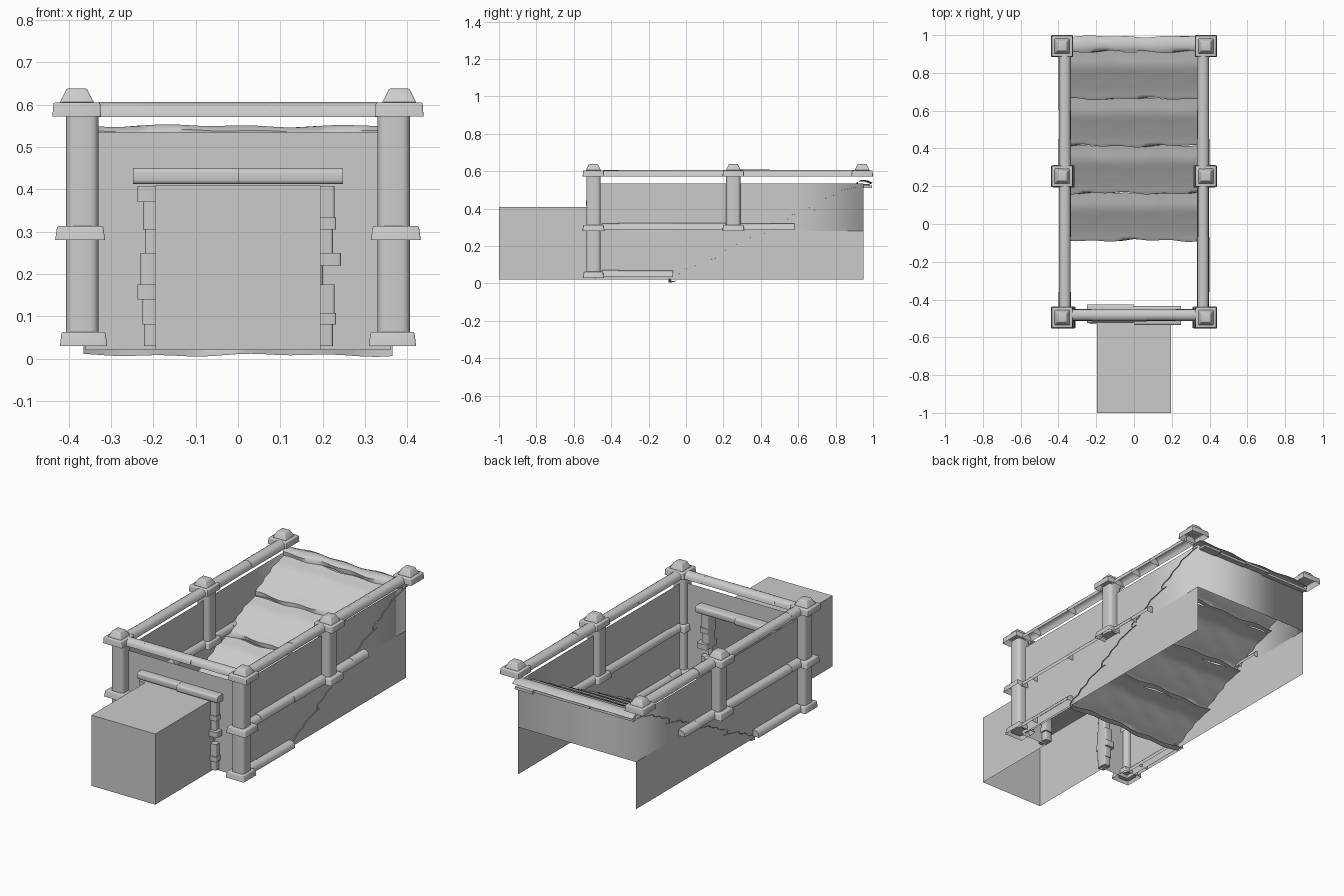
import bpy, bmesh, math, random
from mathutils import Vector

random.seed(4)
if "Cube" in bpy.data.objects:
    bpy.data.objects.remove(bpy.data.objects["Cube"])

stone = bpy.data.materials.new("grey_stone")
stone.use_nodes = True
GREY = (0.6, 0.6, 0.6, 1)
stone.diffuse_color = GREY
stone.node_tree.nodes["Principled BSDF"].inputs["Base Color"].default_value = GREY


def finish(bm, name, smooth=None):
    mesh = bpy.data.meshes.new(name)
    bm.to_mesh(mesh)
    bm.free()
    mesh.materials.append(stone)
    ob = bpy.data.objects.new(name, mesh)
    bpy.context.collection.objects.link(ob)
    if smooth:
        bpy.context.view_layer.objects.active = ob
        ob.select_set(True)
        bpy.ops.object.shade_smooth_by_angle(angle=math.radians(smooth))
        ob.select_set(False)
    return ob


def block(bm, lo, hi, taper=1.0, bevel=0.0, axis=None, hollow=False):
    """Box from lo to hi; taper scales the top, bevel rounds edges along axis,
    hollow leaves the underside open."""
    lo, hi = Vector(lo), Vector(hi)
    mid, size = (lo + hi) / 2, hi - lo
    verts = bmesh.ops.create_cube(bm, size=1)["verts"]
    if hollow:
        under = [f for f in verts[0].link_faces[:] + verts[-1].link_faces[:]
                 if all(v.co.z < 0 for v in f.verts)]
        bmesh.ops.delete(bm, geom=under, context="FACES_ONLY")
    for v in verts:
        k = taper if v.co.z > 0 else 1
        v.co = mid + Vector((v.co.x * size.x * k, v.co.y * size.y * k, v.co.z * size.z))
    if bevel:
        edges = {e for v in verts for e in v.link_edges if len(e.link_faces) == 2}
        if axis is not None:
            edges = {e for e in edges
                     if abs((e.verts[1].co - e.verts[0].co).normalized()[axis]) > 0.9}
        bmesh.ops.bevel(bm, geom=list(edges), offset=bevel, segments=3,
                        profile=0.5, affect="EDGES")


def quad(bm, *points):
    return bm.faces.new([bm.verts.new(p) for p in points])


# Room walls: open above and below, back wall only in the upper half
W, FRONT, BACK, BASE, MID, TOP = 0.36, -0.485, 0.95, 0.02, 0.28, 0.535
DOOR_X, DOOR_Z = 0.195, 0.41
BEND = 0.58
bm = bmesh.new()
for s in (-W, W):
    for y0, y1 in ((FRONT, BEND), (BEND, BACK)):
        for z0, z1 in ((BASE, MID), (MID, TOP)):
            f = quad(bm, (s, y0, z0), (s, y1, z0), (s, y1, z1), (s, y0, z1))
            f.smooth = y0 == BEND and z0 == MID
quad(bm, (-W, BACK, MID), (W, BACK, MID), (W, BACK, TOP), (-W, BACK, TOP)).smooth = True
for x0, x1, z0 in ((-W, -DOOR_X, BASE), (DOOR_X, W, BASE), (-DOOR_X, DOOR_X, DOOR_Z)):
    quad(bm, (x0, FRONT, z0), (x1, FRONT, z0), (x1, FRONT, TOP), (x0, FRONT, TOP))
bmesh.ops.remove_doubles(bm, verts=bm.verts, dist=0.0001)
bmesh.ops.recalc_face_normals(bm, faces=bm.faces)
finish(bm, "room_walls")

# Passage behind the doorway: no floor, open into the room
bm = bmesh.new()
block(bm, (-DOOR_X, -1, BASE), (DOOR_X, FRONT, DOOR_Z))
bm.normal_update()
gone = [f for f in bm.faces if f.normal.z < -0.9 or f.normal.y > 0.9]
bmesh.ops.delete(bm, geom=gone, context="FACES")
finish(bm, "passage")

# Worn stairs: sloping wavy treads, each with a ragged overhanging lip
DEPTH, RISE, START = 0.25, 0.127, -0.085
COLS = 24
LIP = [(0.03, 0.0), (0.0, -0.004), (-0.002, 0.018), (0.015, 0.03)]
TREAD = [(0.06, 0.042), (0.085, 0.066), (0.13, 0.078), (0.15, 0.1), (0.2, 0.11), (0.25, 0.124)]
LANDING = [(0.05, 0.028), (0.078, 0.015)]
bm = bmesh.new()
for i in range(5):
    y0, z0 = START + DEPTH * i, 0.012 + RISE * i
    rows = []
    for j, (dy, dz) in enumerate(LIP + (TREAD if i < 4 else LANDING)):
        row = []
        for c in range(COLS + 1):
            x = -0.365 + 0.73 * c / COLS
            wave = math.sin(x * 13 + i * 2 + j * 0.5) + math.sin(x * 31 + i + j)
            ragged = 0.004 if j < 3 else 0.003
            row.append(bm.verts.new((x, y0 + dy + ragged * wave,
                                     max(0, z0 + dz + 0.002 * wave))))
        rows.append(row)
    for a, b in zip(rows, rows[1:]):
        for c in range(COLS):
            bm.faces.new((a[c], a[c + 1], b[c + 1], b[c]))
finish(bm, "stair_treads", 50)

# Broken slabs hanging over the outside of the back wall
bm = bmesh.new()
for x0, x1, y1, z in ((-0.36, -0.08, 0.975, 0.512), (-0.1, 0.06, 0.985, 0.518),
                      (0.05, 0.25, 0.98, 0.514), (0.24, 0.35, 0.995, 0.51)):
    block(bm, (x0, 0.93, z), (x1, y1, z + 0.014), 0.97)
finish(bm, "top_step_edge")


# Posts: round-cornered shafts with flared hollow collars and capped tops
def collar(bm, x, y, z, half=0.059, taper=0.92):
    block(bm, (x - half, y - half, z), (x + half, y + half, z + 0.033), taper, 0.004, hollow=True)


def cap(bm, x, y):
    collar(bm, x, y, 0.572, 0.0575, 0.96)
    block(bm, (x - 0.041, y - 0.041, 0.604), (x + 0.041, y + 0.041, 0.638), 0.58, 0.004)


for side, s in (("left", 1), ("right", -1)):
    for place, y, low in (("front", -0.495, 0.04), ("middle", 0.253, 0.29), ("back", 0.942, None)):
        bm = bmesh.new()
        cap(bm, s * 0.381, y)
        if low:
            x = s * 0.368
            block(bm, (x - 0.038, y - 0.038, low), (x + 0.038, y + 0.038, 0.58),
                  bevel=0.018, axis=2)
            collar(bm, s * 0.373, y, 0.28)
            if low < MID - 0.1:
                collar(bm, s * 0.365, y, 0.03, 0.056)
        finish(bm, f"{side}_{place}_post", 40)


# Rails: chains of arched stone lengths, open below, of uneven thickness
def rail(name, axis, cuts, other, z):
    bm = bmesh.new()
    for a, b in zip(cuts, cuts[1:]):
        half = 0.031 + random.uniform(-0.002, 0.002)
        tall = 0.036 + random.uniform(-0.002, 0.002)
        ends = []
        for along in (a, b):
            ring = []
            for k in range(9):
                t = math.pi * k / 8
                across = other + half * math.cos(t)
                up = z + tall * math.sin(t) ** 0.7
                ring.append(bm.verts.new((along, across, up) if axis == 0
                                         else (across, along, up)))
            bm.faces.new(ring)
            ends.append(ring)
        for k in range(8):
            bm.faces.new((ends[0][k], ends[0][k + 1], ends[1][k + 1], ends[1][k]))
    bmesh.ops.recalc_face_normals(bm, faces=bm.faces)
    finish(bm, name, 40)


for side, s in (("left", 1), ("right", -1)):
    x = s * 0.366
    rail(f"{side}_top_rail_front", 1, (-0.44, -0.36, -0.07, 0.21), x, 0.571)
    rail(f"{side}_top_rail_back", 1, (0.29, 0.45, 0.6, 0.9), x, 0.571)
    rail(f"{side}_middle_rail_front", 1, (-0.45, -0.36, -0.07, 0.21), x, 0.285)
    rail(f"{side}_middle_rail_back", 1, (0.29, 0.45, 0.58), x, 0.285)
    rail(f"{side}_low_rail", 1, (-0.45, -0.36, -0.07), x, 0.034)
rail("front_top_rail", 0, (-0.33, -0.225, 0.07, 0.22, 0.33), -0.482, 0.571)

# Door frame: two-piece lintel over stacked jamb stones (height of joint, reach)
bm = bmesh.new()
block(bm, (-0.248, -0.525, 0.412), (0, -0.425, 0.45), bevel=0.01, axis=0)
block(bm, (0, -0.535, 0.412), (0.248, -0.435, 0.449), bevel=0.01, axis=0)
finish(bm, "door_lintel", 40)

JAMBS = {
    "right_door_jamb": (-1, 0.03, [(0.08, 0.222), (0.14, 0.226), (0.175, 0.238), (0.25, 0.23),
                                   (0.305, 0.22), (0.37, 0.224), (0.408, 0.238)]),
    "left_door_jamb": (1, 0.03, [(0.08, 0.224), (0.108, 0.232), (0.175, 0.228), (0.22, 0.2),
                                 (0.25, 0.243), (0.305, 0.224), (0.333, 0.232), (0.408, 0.228)]),
}
for name, (s, z, stones) in JAMBS.items():
    bm = bmesh.new()
    for top, reach in stones:
        d = (reach - 0.19) * 0.9
        xs = sorted((s * 0.182, s * reach))
        block(bm, (xs[0], FRONT - d, z), (xs[1], FRONT + d, top), bevel=0.006, axis=2)
        z = top
    finish(bm, name, 40)
